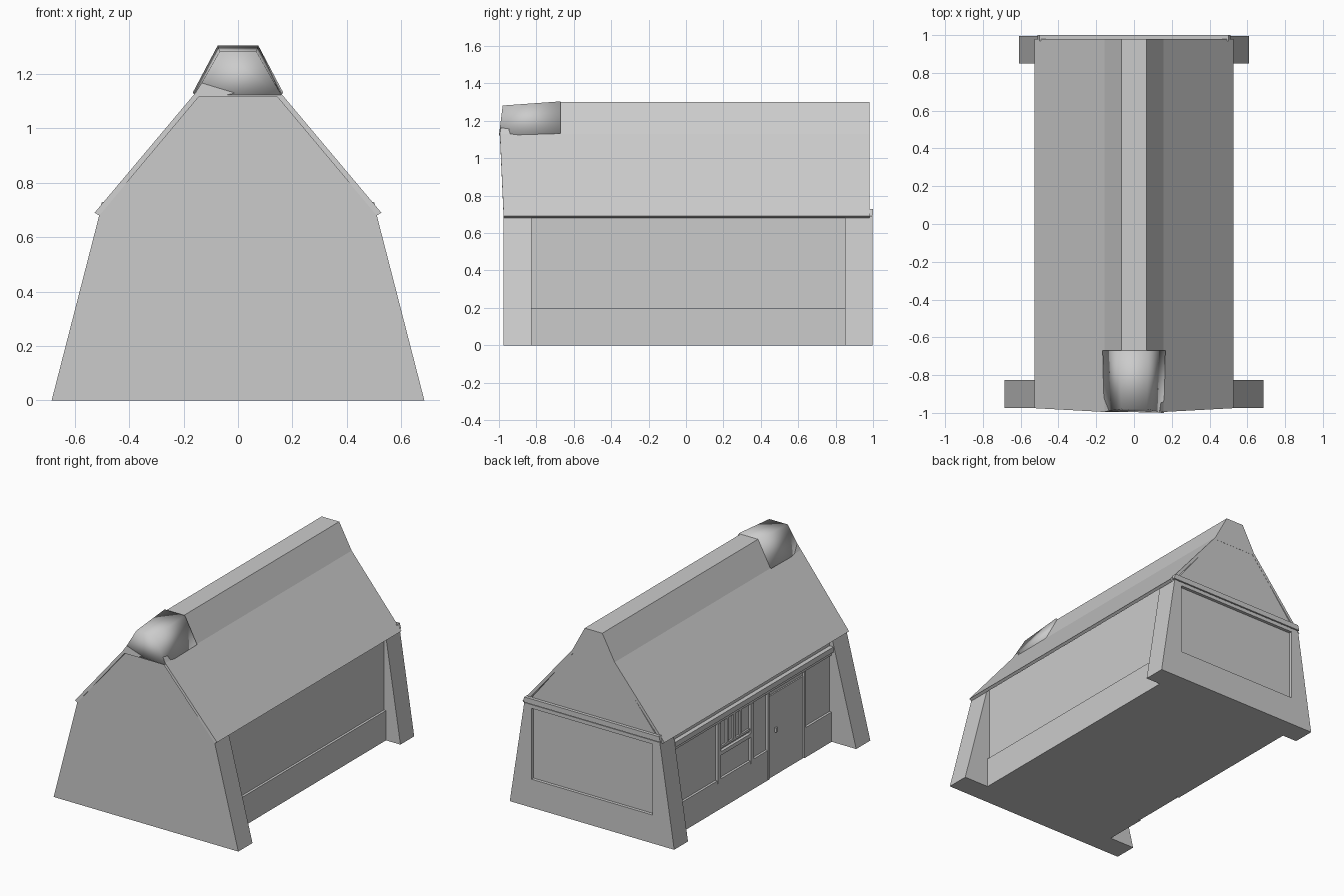
import bpy
import bmesh

old = bpy.data.objects.get("Cube")
if old:
    bpy.data.objects.remove(old)

grey = bpy.data.materials.new("plain grey")
grey.use_nodes = True
tone = (0.6, 0.6, 0.6, 1)
grey.diffuse_color = tone
grey.node_tree.nodes["Principled BSDF"].inputs["Base Color"].default_value = tone


def finish(name, bm):
    bmesh.ops.recalc_face_normals(bm, faces=bm.faces)
    mesh = bpy.data.meshes.new(name)
    bm.to_mesh(mesh)
    bm.free()
    mesh.materials.append(grey)
    obj = bpy.data.objects.new(name, mesh)
    bpy.context.collection.objects.link(obj)
    return obj


def loft(name, *rings):
    """Join matching rings of points and cap both ends."""
    bm = bmesh.new()
    loops = [[bm.verts.new(p) for p in ring] for ring in rings]
    for a, b in zip(loops, loops[1:]):
        for i in range(len(a)):
            j = (i + 1) % len(a)
            bm.faces.new((a[i], a[j], b[j], b[i]))
    bm.faces.new(loops[0])
    bm.faces.new(loops[-1])
    return finish(name, bm)


def mirrored(half):
    """Close a right-hand outline with its mirror image."""
    return half + [(-x, z) for x, z in reversed(half)]


def slab(name, half, y0, y1):
    outline = mirrored(half)
    return loft(name, *[[(x, y, z) for x, z in outline] for y in (y0, y1)])


def box(name, x, y, z):
    ring = [(x[0], y[0]), (x[1], y[0]), (x[1], y[1]), (x[0], y[1])]
    return loft(name, *[[(a, b, h) for a, b in ring] for h in z])


# Gable walls with buttress feet
slab("front_wall", [(0.685, 0), (0.505, 0.70), (0.15, 1.118)], -0.975, -0.825)
slab("back_gable", [(0.49, 0.69), (0.15, 1.118), (0.062, 1.295)], 0.88, 0.979)
slab("back_wall", [(0.61, 0), (0.503, 0.69)], 0.85, 0.975)
slab("back_trim", [(0.51, 0.695), (0.50, 0.73)], 0.97, 1.0)

# Raised frame round the back panel
for s in (-1, 1):
    ring = [(s * 0.45, 0), (s * 0.61, 0), (s * 0.503, 0.69), (s * 0.45, 0.69)]
    loft("back_frame_side", *[[(x, y, z) for x, z in ring] for y in (0.97, 0.996)])
box("back_frame_bottom", (-0.45, 0.45), (0.97, 0.996), (0, 0.19))
box("back_frame_top", (-0.45, 0.45), (0.97, 0.996), (0.665, 0.69))

# Floor, recessed side walls and plinths
box("floor", (-0.48, 0.48), (-0.83, 0.86), (0, 0.03))
for s in (-1, 1):
    box("side_wall", sorted((s * 0.42, s * 0.487)), (-0.83, 0.86), (0, 0.705))
    spans = [(-0.83, 0.86)] if s > 0 else [(-0.83, -0.54), (-0.16, 0.86)]
    for span in spans:
        box("plinth", sorted((s * 0.48, s * 0.503)), span, (0, 0.2))

# Roof shell whose front edge leans outward towards the top
roof_half = [(0.51, 0.68), (0.527, 0.69), (0.157, 1.13), (0.065, 1.3)]
roof_outline = mirrored(roof_half) + [(-0.145, 1.115), (0.145, 1.115)]


def front_lean(z):
    return -0.975 - 0.02 * max(0, min(1, (z - 0.69) / 0.43))


front_ring = [(x, front_lean(z) if z < 1.2 else -0.97, min(z, 1.275))
              for x, z in roof_outline]
middle_ring = [(x, -0.67, z) for x, z in roof_outline]
back_ring = [(x, 0.98, z) for x, z in roof_outline]
loft("roof", front_ring, middle_ring, back_ring)

# Softly shaded hood over the front end of the ridge
hood = loft(
    "ridge_hood",
    [(x, y, z) for (x, z), y in zip(mirrored([(0.159, 1.122), (0.068, 1.282)]),
                                    (-1.0, -0.98, -0.98, -0.992))],
    [(x, -0.67, z) for x, z in mirrored([(0.166, 1.132), (0.075, 1.304)])])
for face in hood.data.polygons:
    face.use_smooth = True


# Shopfront fittings on the right-hand side
def fitting(name, y, z, depth=0.02):
    box(name, (-0.487 - depth, -0.48), y, z)


fitting("fascia_beam", (-0.825, 0.85), (0.605, 0.64), 0.03)
fitting("upper_rail", (-0.825, 0.85), (0.58, 0.605), 0.015)
for y in (0.37, 0.02):
    fitting("window_post", (y - 0.015, y + 0.015), (0.18, 0.58))
fitting("window_sill", (0.02, 0.37), (0.36, 0.385))
fitting("window_rail", (0.02, 0.37), (0.40, 0.415), 0.012)
for y in (0.13, 0.20, 0.27):
    fitting("window_bar", (y - 0.01, y + 0.01), (0.41, 0.58), 0.012)
for y in (-0.155, -0.545):
    fitting("door_post", (y - 0.008, y + 0.008), (0, 0.58), 0.017)
fitting("door_leaf", (-0.53, -0.17), (0, 0.55), 0.009)
fitting("door_handle", (-0.245, -0.23), (0.29, 0.32), 0.022)
